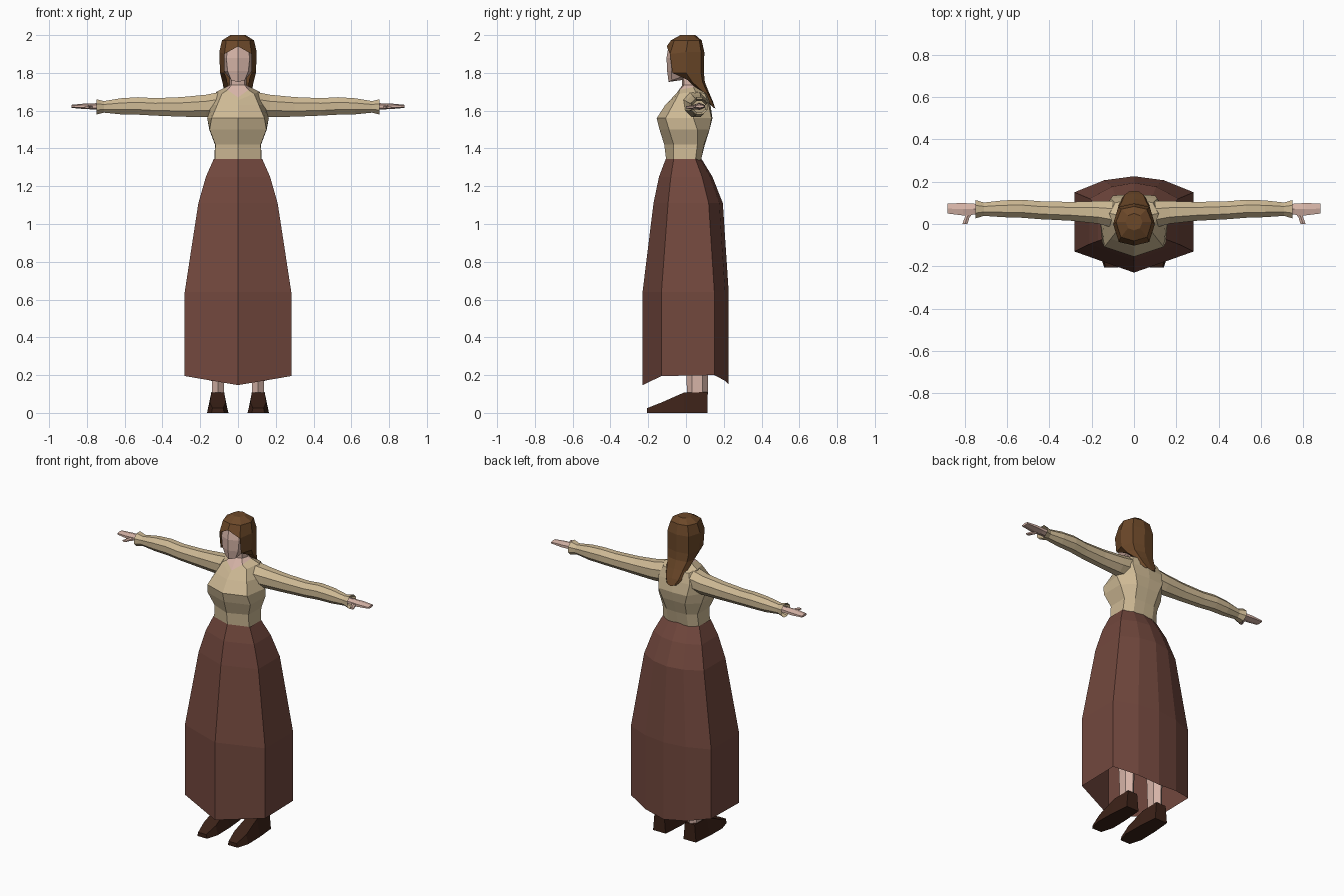
import bpy
from math import sin, cos, pi


def material(name, rgb):
    m = bpy.data.materials.new(name)
    m.diffuse_color = (*rgb, 1)
    return m


CLOTH = material("cream_cloth", (0.62, 0.49, 0.30))
WOOL = material("brown_wool", (0.17, 0.065, 0.048))
SKIN = material("skin", (0.68, 0.46, 0.39))
HAIR = material("brown_hair", (0.15, 0.065, 0.022))
LEATHER = material("dark_leather", (0.045, 0.016, 0.009))


def loft(name, rows, mat, closed=False, caps=(False, False)):
    """Skin quads across rows of points on the +x side, then mirror in x."""
    n = len(rows[0])
    verts = [p for row in rows for p in row]
    faces = []
    for r in range(len(rows) - 1):
        for i in range(n if closed else n - 1):
            j = (i + 1) % n
            faces.append((r * n + i, r * n + j, (r + 1) * n + j, (r + 1) * n + i))
    if caps[0]:
        faces.append(tuple(reversed(range(n))))
    if caps[1]:
        faces.append(tuple(range((len(rows) - 1) * n, len(rows) * n)))
    mesh = bpy.data.meshes.new(name)
    mesh.from_pydata(verts, [], faces)
    mesh.materials.append(mat)
    ob = bpy.data.objects.new(name, mesh)
    bpy.context.collection.objects.link(ob)
    mod = ob.modifiers.new("mirror", 'MIRROR')
    mod.merge_threshold = 0.0005
    return ob


def level(z, *pts):
    """Row of (x, y) or (x, y, z) points; z is the default height."""
    return [(*p, z) if len(p) == 2 else p for p in pts]


def ring(c, a, b, axis, n=6):
    """Elliptical ring around c, perpendicular to an axis."""
    out = []
    for i in range(n):
        t = 2 * pi * (i + 0.5) / n
        u, v = a * cos(t), b * sin(t)
        d = {'x': (0, u, v), 'y': (u, 0, v), 'z': (u, v, 0)}[axis]
        out.append(tuple(c[k] + d[k] for k in range(3)))
    return out


# Skirt, open at the hem, which dips at front and back centre
skirt = []
for z, w, front, fs, bs, back in [(1.345, .128, -.107, -.065, .05, .082),
                                  (1.25, .17, -.143, -.08, .085, .14),
                                  (1.11, .21, -.172, -.095, .12, .195),
                                  (.64, .282, -.23, -.13, .15, .226)]:
    skirt.append(level(z, (0, front), (w, fs), (w, bs), (w * .5, bs + (back - bs) * .75), (0, back)))
hem_z = (.147, .195, .2, .17, .15)
skirt.append([(x, y, h) for (x, y, _), h in zip(skirt[-1], hem_z)])
loft("skirt", skirt, WOOL)

# Bodice, ending in the V neckline shared with the neck
neckline = [(0, -.065, 1.67), (.055, -.035, 1.71), (.065, .04, 1.725), (.045, .08, 1.715), (0, .09, 1.71)]
loft("bodice", [
    level(1.34, (0, -.105), (.122, -.065), (.125, .05), (.07, .08), (0, .08)),
    level(1.42, (0, -.115), (.12, -.065), (.122, .06), (.07, .095), (0, .10)),
    level(1.50, (0, -.14), (.15, -.09), (.152, .06), (.08, .125), (0, .125)),
    level(1.56, (0, -.155), (.14, -.108), (.163, .04), (.10, .135), (0, .14)),
    level(1.63, (0, -.11), (.11, -.07), (.15, .04), (.11, .12), (0, .13)),
    level(1.69, (0, -.085, 1.655), (.085, -.038), (.115, .05, 1.7), (.09, .10), (0, .12)),
    neckline], CLOTH)

# Neck
loft("neck", [neckline,
              level(1.735, (0, -.02), (.035, -.01), (.045, .025), (.035, .06), (0, .07)),
              level(1.80, (0, -.025), (.035, -.015), (.045, .02), (.035, .055), (0, .065))], SKIN)

# Head
loft("head", [
    level(1.765, (0, 0), (0, 0), (0, 0), (0, 0), (0, 0)),
    level(1.76, (0, -.092, 1.752), (.035, -.075), (.045, -.02, 1.78), (.03, .03, 1.78), (0, .04, 1.78)),
    level(1.81, (0, -.10), (.055, -.078), (.075, .0), (.05, .06), (0, .07)),
    level(1.88, (0, -.103), (.062, -.078), (.08, .0), (.06, .07), (0, .08)),
    level(1.945, (0, -.092), (.05, -.07), (.07, .01), (.05, .06), (0, .07))], SKIN)

# Hair cap with a centre peak over the brow
brow = level(1.91, (0, -.102, 1.94), (.072, -.085, 1.9), (.099, 0), (.075, .08), (0, .097))
loft("hair_cap", [
    level(2.0, (0, .01), (0, .01), (0, .01), (0, .01), (0, .01)),
    level(2.0, (0, -.03), (.028, -.02), (.04, .01), (.028, .04), (0, .05)),
    level(1.972, (0, -.08), (.062, -.062), (.085, .01), (.06, .07), (0, .083)),
    brow], HAIR)

# Long hair framing the face and tapering down the back
loft("long_hair", [
    brow[1:],
    level(1.80, (.072, -.072), (.095, 0), (.075, .08), (0, .095)),
    level(1.75, (.06, .0, 1.77), (.082, .035), (.068, .088), (0, .10)),
    level(1.70, (.05, .075), (.073, .09), (.055, .112), (0, .12)),
    level(1.65, (.04, .11), (.06, .118), (.045, .138), (0, .142)),
    level(1.615, (.02, .145), (.035, .145), (.025, .153), (0, .157, 1.605))], HAIR)

# Sleeves with a flared open cuff
loft("sleeves", [ring((x, y, z), ry, rz, 'x', 8) for x, y, z, ry, rz in [
    (.09, .045, 1.635, .07, .07), (.17, .055, 1.625, .058, .064),
    (.30, .06, 1.62, .048, .056), (.44, .065, 1.62, .046, .05),
    (.53, .072, 1.625, .046, .05), (.62, .072, 1.623, .043, .046),
    (.71, .07, 1.62, .034, .033), (.75, .07, 1.62, .047, .044)]],
    CLOTH, closed=True)

# Hands and thumbs
loft("hands", [ring((x, y, 1.623), ry, rz, 'x') for x, y, ry, rz in [
    (.70, .07, .028, .02), (.76, .07, .03, .016), (.81, .07, .034, .015), (.882, .073, .027, .008)]],
    SKIN, closed=True, caps=(True, True))
loft("thumbs", [ring((x, y, 1.618), a, b, 'y') for x, y, a, b in [
    (.775, .06, .02, .012), (.79, .03, .013, .010), (.80, .0, .014, .006)]],
    SKIN, closed=True, caps=(True, True))

# Lower legs
loft("legs", [ring((.105, y, z), a, b, 'z') for y, z, a, b in [
    (.06, .09, .036, .055), (.06, .25, .038, .058), (.05, .50, .055, .065)]],
    SKIN, closed=True, caps=(True, True))

# Shoes: wide sole, narrow top, low toe
shoe_x = .107
loft("shoes", [[(shoe_x + base, y, 0), (shoe_x + top, y, h), (shoe_x - top, y, h), (shoe_x - base, y, 0)]
               for y, base, top, h in [(-.207, .034, .028, .025), (-.13, .057, .042, .055),
                                       (-.01, .055, .034, .108), (.115, .044, .034, .11)]],
     LEATHER, closed=True, caps=(True, True))
